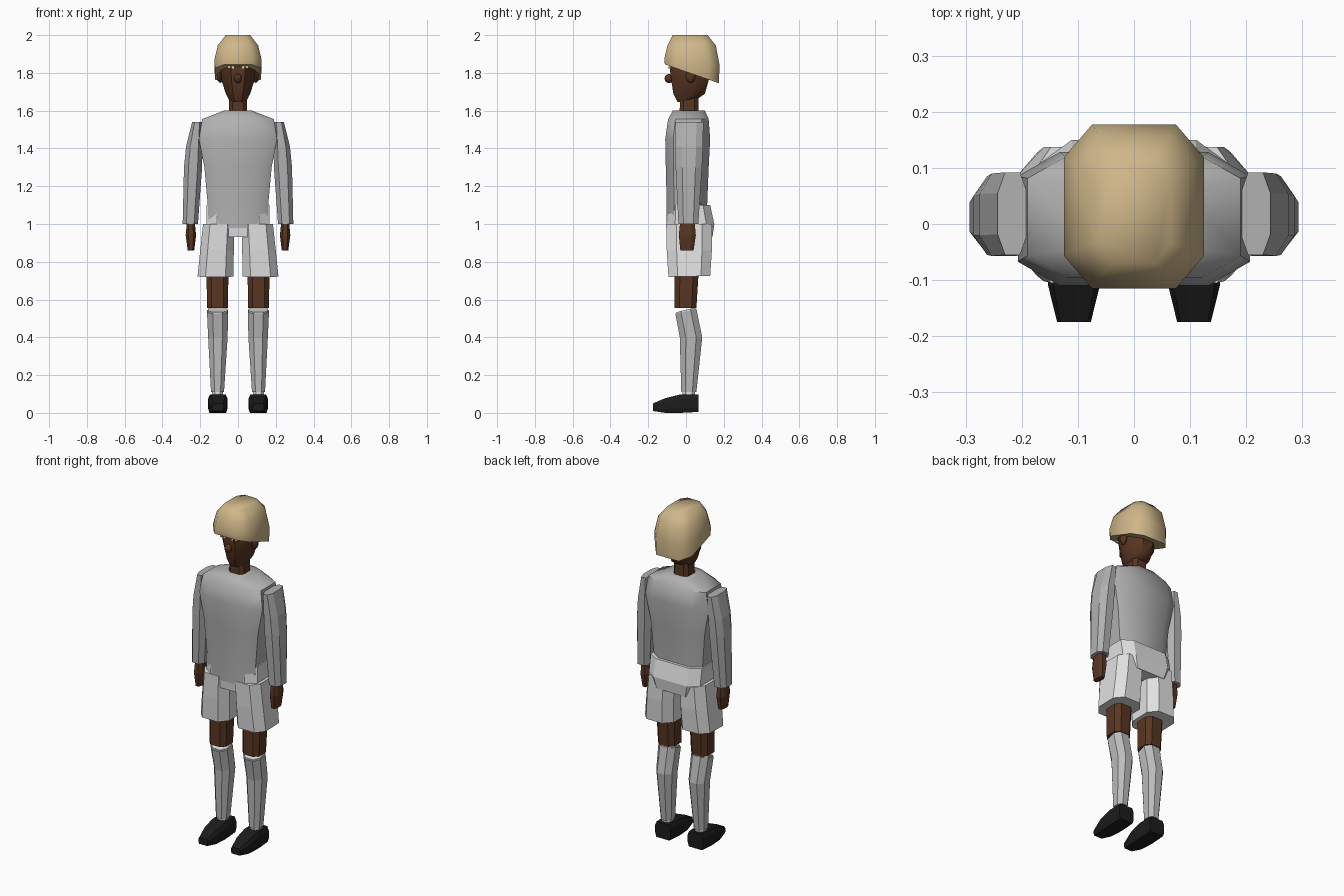
import bpy, bmesh, math
from mathutils import Matrix

if "Cube" in bpy.data.objects:
    bpy.data.objects.remove(bpy.data.objects["Cube"])


def material(name, rgb):
    m = bpy.data.materials.new(name)
    m.diffuse_color = (*rgb, 1)
    m.use_nodes = True
    m.node_tree.nodes["Principled BSDF"].inputs["Base Color"].default_value = m.diffuse_color
    return m


SHIRT = material("shirt grey", (0.44, 0.44, 0.44))
SOCK = material("sock grey", (0.50, 0.50, 0.50))
WHITE = material("shorts white", (0.75, 0.75, 0.75))
SKIN = material("brown skin", (0.10, 0.036, 0.016))
TAN = material("cap tan", (0.62, 0.47, 0.25))
CREAM = material("eye cream", (0.75, 0.62, 0.42))
BLACK = material("shoe black", (0.012, 0.012, 0.012))


def finish(name, bm, mat, smooth=None):
    bmesh.ops.recalc_face_normals(bm, faces=bm.faces)
    me = bpy.data.meshes.new(name)
    bm.to_mesh(me)
    bm.free()
    ob = bpy.data.objects.new(name, me)
    bpy.context.collection.objects.link(ob)
    me.materials.append(mat)
    if smooth:
        bpy.context.view_layer.objects.active = ob
        ob.select_set(True)
        bpy.ops.object.shade_smooth_by_angle(angle=math.radians(smooth))
        ob.select_set(False)
    return ob


def loft(name, mat, rings, cut=0.3, side=1, smooth=None):
    """Stack of chamfered rectangles: (z, x0, x1, y0, y1[, extra z at the back])."""
    bm = bmesh.new()
    loops = []
    for z, x0, x1, y0, y1, *tilt in rings:
        dz = tilt[0] if tilt else 0
        cx, cy = (x1 - x0) * cut, (y1 - y0) * cut
        pts = [(x0 + cx, y0), (x1 - cx, y0), (x1, y0 + cy), (x1, y1 - cy),
               (x1 - cx, y1), (x0 + cx, y1), (x0, y1 - cy), (x0, y0 + cy)]
        loops.append([bm.verts.new((side * x, y, z + dz * (y - y0) / (y1 - y0)))
                      for x, y in pts])
    for a, b in zip(loops, loops[1:]):
        for i in range(8):
            bm.faces.new((a[i], a[(i + 1) % 8], b[(i + 1) % 8], b[i]))
    bm.faces.new(loops[0])
    bm.faces.new(loops[-1])
    return finish(name, bm, mat, smooth)


def ball(name, mat, loc, radii):
    bm = bmesh.new()
    bmesh.ops.create_uvsphere(bm, u_segments=8, v_segments=6, radius=1,
                              matrix=Matrix.Translation(loc) @ Matrix.Diagonal((*radii, 1)))
    return finish(name, bm, mat, 50)


def plate(name, mat, loc, size):
    bm = bmesh.new()
    bmesh.ops.create_cube(bm, size=1,
                          matrix=Matrix.Translation(loc) @ Matrix.Diagonal((*size, 1)))
    return finish(name, bm, mat)


# Head, neck and cap
loft("head", SKIN, [(1.645, -.045, .045, -.045, .065, .02), (1.69, -.065, .065, -.067, .10),
                    (1.76, -.086, .086, -.078, .12), (1.83, -.095, .095, -.087, .13),
                    (1.93, -.08, .08, -.07, .11)], smooth=45)
loft("neck", SKIN, [(1.55, -.05, .05, -.035, .065), (1.72, -.045, .045, -.03, .065)], cut=.2)
loft("cap", TAN, [(1.845, -.122, .122, -.112, .175, -.10), (1.875, -.125, .125, -.115, .177, -.03),
                  (1.945, -.107, .107, -.098, .158), (2.0, -.065, .065, -.07, .115)],
     cut=.2, smooth=60)
ball("nose", SKIN, (0, -.09, 1.77), (.02, .024, .024))

# Torso and waist of the shorts
loft("shirt_body", SHIRT, [(.98, -.155, .155, -.103, .11), (1.1, -.16, .16, -.102, .112),
                           (1.3, -.178, .178, -.107, .12), (1.45, -.207, .207, -.11, .128),
                           (1.555, -.19, .19, -.095, .12), (1.6, -.075, .075, -.07, .10)],
     cut=.18, smooth=50)
loft("shorts_waist", WHITE, [(.93, -.14, .14, -.095, .14), (1.0, -.168, .168, -.10, .15),
                             (1.1, -.168, .168, -.092, .128)], cut=.17)

for s, tag in ((-1, "right"), (1, "left")):
    # Face details
    ball(tag + "_ear", SKIN, (s * .095, .025, 1.785), (.016, .026, .038))
    plate(tag + "_eye", CREAM, (s * .038, -.085, 1.832), (.036, .009, .018))
    plate(tag + "_pupil", SKIN, (s * .038, -.088, 1.829), (.011, .008, .010))

    # Arms
    loft(tag + "_sleeve", SHIRT, [(1.0, .212, .293, -.04, .065), (1.3, .19, .286, -.055, .085),
                                  (1.41, .188, .275, -.057, .09),
                                  (1.54, .19, .243, -.055, .092)], cut=.25, side=s)
    loft(tag + "_hand", SKIN, [(.86, .232, .266, -.03, .04), (.94, .222, .277, -.038, .052),
                               (1.02, .23, .27, -.03, .045)], cut=.25, side=s)

    # Legs
    loft(tag + "_shorts_leg", WHITE, [(.72, .025, .214, -.093, .128, .005),
                                      (.86, .022, .2, -.102, .137),
                                      (1.0, .018, .185, -.105, .137)], cut=.22, side=s)
    loft(tag + "_thigh", SKIN, [(.555, .054, .163, -.06, .055), (.76, .05, .168, -.06, .068)],
         cut=.22, side=s)
    loft(tag + "_sock", SOCK, [(.11, .074, .143, -.025, .055), (.40, .055, .158, -.033, .086),
                               (.525, .052, .164, -.056, .055, .025)], cut=.27, side=s)
    loft(tag + "_sock_top", WHITE, [(.523, .056, .16, -.05, .05, .025),
                                    (.533, .056, .16, -.05, .05, .025)], cut=.27, side=s)
    loft(tag + "_ankle", WHITE, [(.08, .08, .137, -.018, .048), (.112, .08, .137, -.018, .048)],
         cut=.25, side=s)

    # Shoe: side outline swept across, narrowing at the toe
    bm = bmesh.new()
    loops = []
    for y, half, top, bottom in ((.065, .05, .098, .005), (-.03, .052, .098, 0),
                                 (-.11, .046, .078, 0), (-.175, .03, .05, .01)):
        h = top - bottom
        sect = [(-.85, 0), (.85, 0), (1, .25), (1, .75), (.8, 1), (-.8, 1), (-1, .75), (-1, .25)]
        loops.append([bm.verts.new((s * .107 + u * half, y, bottom + v * h)) for u, v in sect])
    for a, b in zip(loops, loops[1:]):
        for i in range(8):
            bm.faces.new((a[i], a[(i + 1) % 8], b[(i + 1) % 8], b[i]))
    bm.faces.new(loops[0])
    bm.faces.new(loops[-1])
    finish(tag + "_shoe", bm, BLACK)
